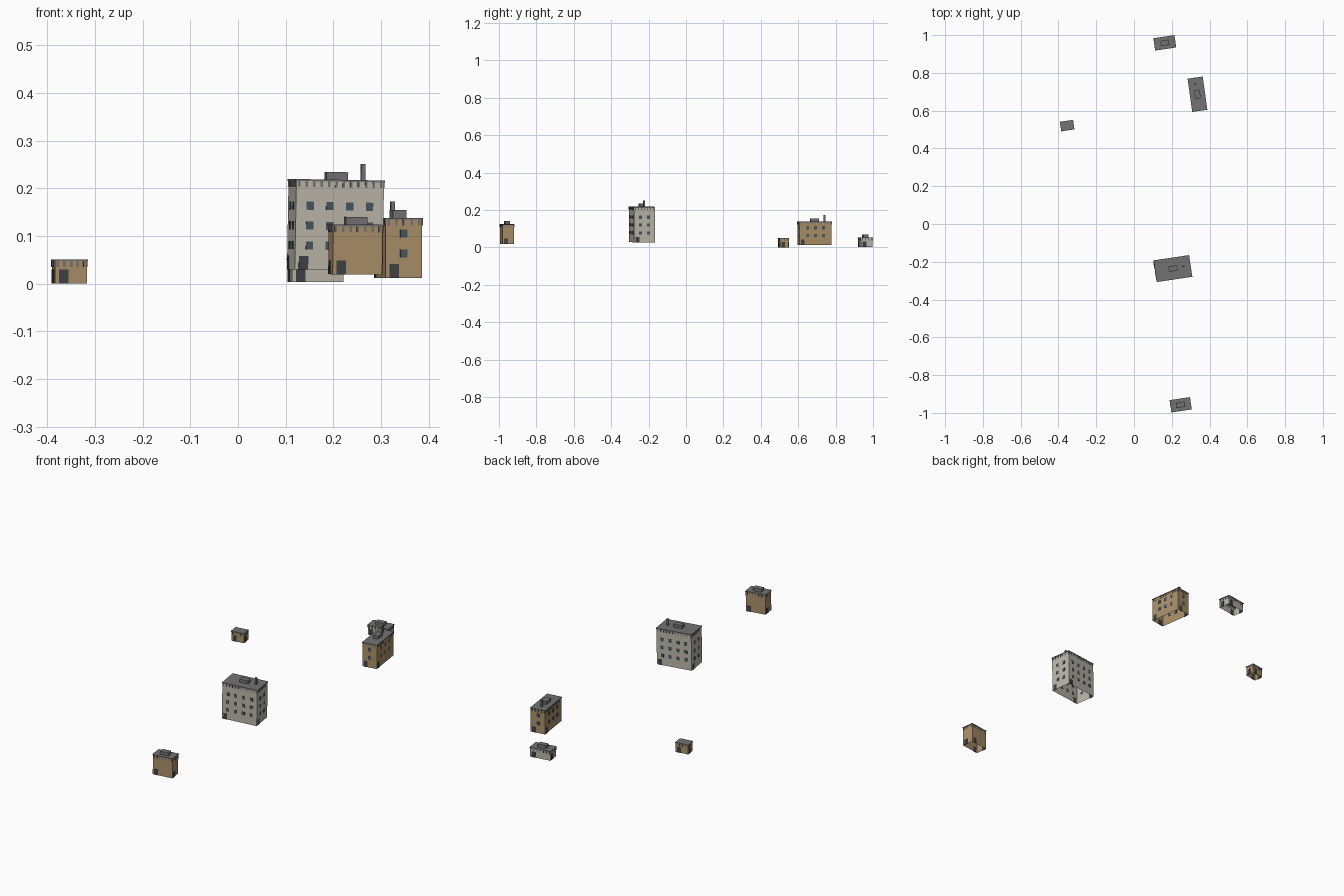
import bpy, bmesh, math
from mathutils import Matrix, Vector

if "Cube" in bpy.data.objects:
    bpy.data.objects.remove(bpy.data.objects["Cube"])


def material(name, rgb):
    m = bpy.data.materials.new(name)
    m.diffuse_color = (*rgb, 1)
    m.use_nodes = True
    m.node_tree.nodes["Principled BSDF"].inputs["Base Color"].default_value = m.diffuse_color
    return m


STONE = material("stone", (0.50, 0.47, 0.40))
TAN = material("tan_brick", (0.40, 0.28, 0.14))
ROOF = material("roof_grey", (0.17, 0.17, 0.17))
GLASS = material("window_glass", (0.06, 0.09, 0.12))
DOOR = material("door_dark", (0.05, 0.055, 0.06))


def box(bm, size, center, turn=None, open_bottom=False):
    m = Matrix.Translation(center) @ Matrix.Diagonal((*size, 1))
    if turn is not None:
        m = turn @ m
    made = bmesh.ops.create_cube(bm, size=1, matrix=m)
    if open_bottom:
        faces = {f for v in made["verts"] for f in v.link_faces}
        low = min(faces, key=lambda f: f.calc_center_median().z)
        bmesh.ops.delete(bm, geom=[low], context="FACES_ONLY")


def finish(bm, name, mat, frame):
    mesh = bpy.data.meshes.new(name)
    bm.to_mesh(mesh)
    bm.free()
    mesh.materials.append(mat)
    ob = bpy.data.objects.new(name, mesh)
    ob.matrix_world = frame
    bpy.context.collection.objects.link(ob)


def building(name, pos, size, angle, mat, rows=0, hatch=None, hatch_h=0.017,
             chimney=None, tilt=0):
    w, d, h = size
    frame = (Matrix.Translation(pos)
             @ Matrix.Rotation(math.radians(tilt), 4, "Y")
             @ Matrix.Rotation(math.radians(angle), 4, "Z"))

    # hollow wall shell, open underneath
    bm = bmesh.new()
    box(bm, (w - 0.004, d - 0.004, h - 0.004), (0, 0, (h - 0.004) / 2), open_bottom=True)
    finish(bm, name + "_walls", mat, frame)

    # roof slab with hatch house and chimney
    bm = bmesh.new()
    box(bm, (w, d, 0.004), (0, 0, h - 0.002))
    if hatch:
        box(bm, (*hatch, hatch_h), (0, 0, h + hatch_h / 2 - 0.001))
    if chimney:
        box(bm, (0.009, 0.009, 0.035), (*chimney, h + 0.0165))
    finish(bm, name + "_roof", ROOF, frame)

    # windows, doors and cornice brackets on each of the four sides
    glass, doors, brackets = bmesh.new(), bmesh.new(), bmesh.new()
    for k in range(4):
        length, depth = (w, d) if k % 2 == 0 else (d, w)
        turn = Matrix.Rotation(k * math.pi / 2, 4, "Z")
        face = -depth / 2 + 0.002
        cols = max(1, int((length - 0.02) / 0.0415))
        for r in range(rows):
            for c in range(cols):
                box(glass, (0.0155, 0.003, 0.017),
                    ((c - (cols - 1) / 2) * 0.042, face, 0.051 + r * 0.0417), turn)
        box(doors, (0.02, 0.003, 0.029), (-length / 2 + 0.02, face, 0.0145), turn)
        n = max(3, round(length / 0.0155))
        for i in range(n):
            box(brackets, (0.005, 0.004, 0.012),
                ((i + 0.5) / n * length - length / 2, face, h - 0.010), turn)
    if rows:
        finish(glass, name + "_windows", GLASS, frame)
    finish(doors, name + "_doors", DOOR, frame)
    finish(brackets, name + "_brackets", ROOF, frame)


building("large_block", (0.203, -0.236, 0.028), (0.19, 0.116, 0.190), 8.5, STONE,
         rows=3, hatch=(0.046, 0.028), chimney=(0.057, 0.004), tilt=1)
building("south_house", (0.246, -0.957, 0.019), (0.109, 0.066, 0.105), 8.5, TAN,
         hatch=(0.045, 0.028), tilt=0.6)
building("long_block", (0.336, 0.687, 0.012), (0.081, 0.178, 0.126), 8, TAN,
         rows=2, hatch=(0.029, 0.046), chimney=(-0.004, 0.054))
building("west_hut", (-0.354, 0.521, 0.0), (0.071, 0.051, 0.051), 8.5, TAN)
building("north_house", (0.163, 0.959, 0.003), (0.113, 0.066, 0.050), 8.5, STONE,
         hatch=(0.045, 0.028))
